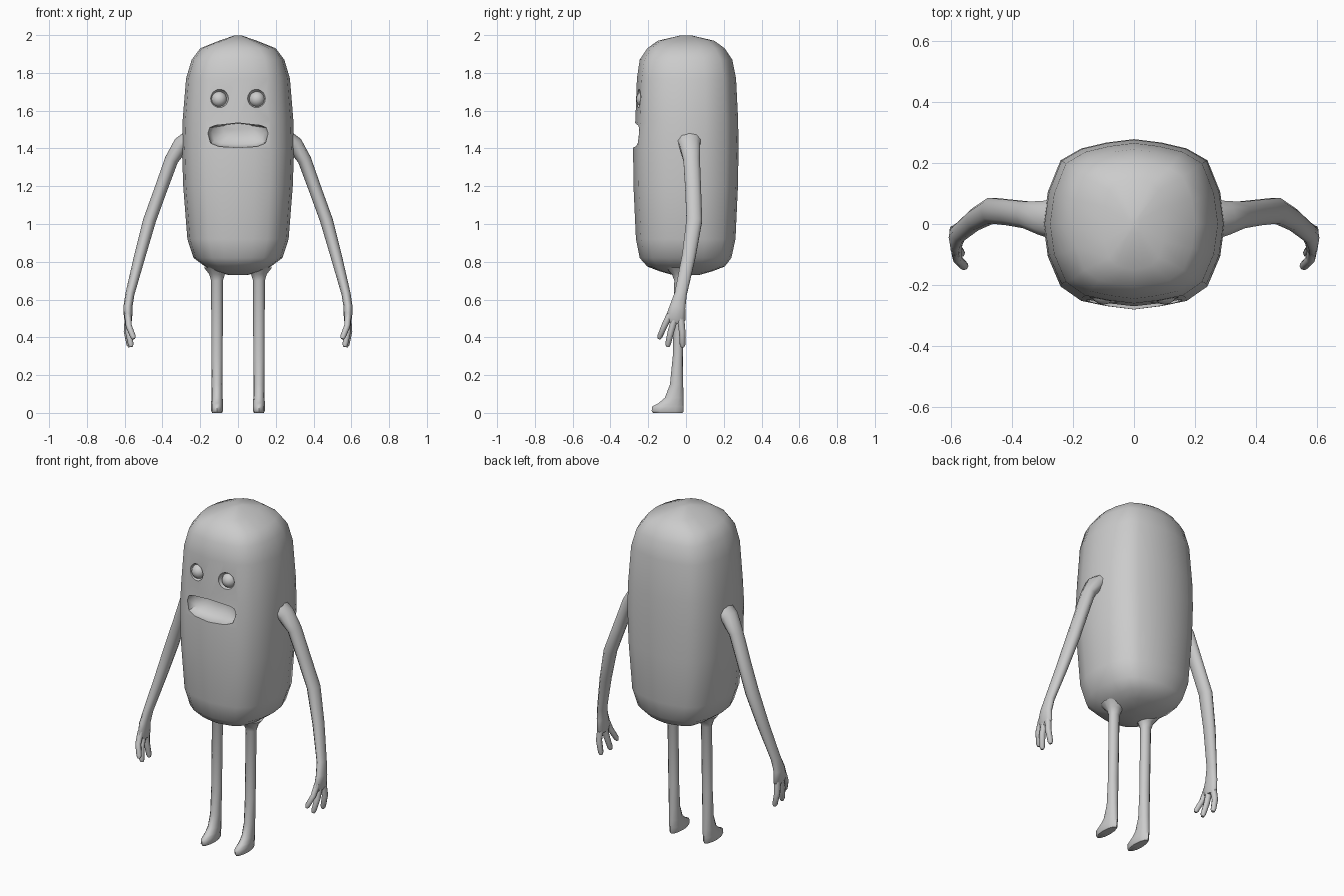
import bpy, bmesh, math
from mathutils import Vector

old = bpy.data.objects.get("Cube")
if old:
    bpy.data.objects.remove(old)

# One plain grey for everything
grey = bpy.data.materials.new("light grey")
grey.use_nodes = True
grey.diffuse_color = (0.6, 0.6, 0.6, 1)
grey.node_tree.nodes["Principled BSDF"].inputs["Base Color"].default_value = (0.6, 0.6, 0.6, 1)


def loft(name, rings, smooth=True):
    """Skin a list of closed rings and close both ends with a fan."""
    bm = bmesh.new()
    loops = [[bm.verts.new(p) for p in ring] for ring in rings]
    n = len(loops[0])
    for a, b in zip(loops, loops[1:]):
        for i in range(n):
            j = (i + 1) % n
            bm.faces.new((a[i], a[j], b[j], b[i]))
    for end in (loops[0], loops[-1]):
        hub = bm.verts.new(sum((v.co for v in end), Vector()) / n)
        for i in range(n):
            bm.faces.new((end[i], end[(i + 1) % n], hub))
    bmesh.ops.recalc_face_normals(bm, faces=bm.faces)
    mesh = bpy.data.meshes.new(name)
    bm.to_mesh(mesh)
    bm.free()
    obj = bpy.data.objects.new(name, mesh)
    bpy.context.collection.objects.link(obj)
    mesh.materials.append(grey)
    if smooth:
        smooth_shade(obj)
    return obj


def activate(obj):
    bpy.ops.object.select_all(action='DESELECT')
    obj.select_set(True)
    bpy.context.view_layer.objects.active = obj


def smooth_shade(obj, angle=60):
    activate(obj)
    bpy.ops.object.shade_smooth_by_angle(angle=math.radians(angle))


def tube(name, path, side, sides=8):
    """Tube along (x, y, z, thickness across x, thickness across y)."""
    pts = [Vector((side * p[0], p[1], p[2])) for p in path]
    rings = []
    for i, p in enumerate(path):
        t = (pts[min(i + 1, len(pts) - 1)] - pts[max(i - 1, 0)]).normalized()
        u = Vector((0, 1, 0)).cross(t).normalized()
        v = t.cross(u)
        ring = []
        for k in range(sides):
            a = math.tau * k / sides
            ring.append(pts[i] + u * math.cos(a) * p[3] + v * math.sin(a) * p[4])
        rings.append(ring)
    return loft(name, rings)


def ball(name, location, radius):
    bpy.ops.mesh.primitive_uv_sphere_add(segments=16, ring_count=10, radius=radius, location=location)
    obj = bpy.context.object
    obj.name = name
    obj.data.materials.append(grey)
    smooth_shade(obj)
    return obj


def carve(target, cutter):
    mod = target.modifiers.new("carve", 'BOOLEAN')
    mod.operation = 'DIFFERENCE'
    mod.solver = 'EXACT'
    mod.object = cutter
    activate(target)
    bpy.ops.object.modifier_apply(modifier=mod.name)
    bpy.data.objects.remove(cutter)


# Body: a rounded box outline scaled up the height
half = [(0, -1), (.3, -.96), (.58, -.9), (.81, -.73), (.95, -.38), (1, 0),
        (.95, .38), (.81, .75), (.58, .89), (.3, .96), (0, 1)]
outline = half + [(-x, y) for x, y in half[-2:0:-1]]
# height, half width, front depth, back depth
levels = [(.73, .05, .07, .07), (.75, .13, .14, .14), (.775, .175, .205, .205),
          (.82, .235, .245, .24), (.92, .268, .265, .262), (1.2, .29, .278, .275),
          (1.4, .297, .28, .278), (1.55, .293, .268, .276), (1.77, .275, .26, .265),
          (1.87, .245, .245, .245), (1.93, .2, .205, .205), (1.97, .1, .15, .15),
          (1.998, .02, .03, .03)]
body = loft("body", [[(x * w, y * (f if y < 0 else b), z) for x, y in outline]
                     for z, w, f, b in levels], smooth=False)

# Mouth: a wide hollow whose floor slopes up to the back
lip = [(.16, .01), (.15, .04), (.12, .052), (0, .065), (-.12, .052), (-.15, .04),
       (-.16, .01), (-.145, -.042), (-.1, -.06), (0, -.065), (.1, -.06), (.145, -.042)]
hollow = [(-.36, 1, 0), (-.245, 1, 0), (-.21, .86, .008), (-.185, .5, .03)]
carve(body, loft("mouth_cutter", [[(x * s, y, 1.47 + lift + z * s) for x, z in lip]
                                  for y, s, lift in hollow], smooth=False))

# Eyes: shallow sockets with a ball in each
for side, label in ((1, "left"), (-1, "right")):
    carve(body, ball("socket_cutter", (side * .1, -.262, 1.665), .05))
    ball(label + "_eye", (side * .1, -.222, 1.66), .042)
smooth_shade(body, 40)

arm = [(.25, .015, 1.45, .05, .07), (.3, .02, 1.42, .045, .058), (.352, .03, 1.34, .036, .046),
       (.41, .038, 1.18, .034, .044), (.468, .044, 1.02, .034, .044), (.52, .015, .83, .03, .038),
       (.572, -.028, .63, .024, .034), (.583, -.045, .56, .024, .044),
       (.582, -.055, .5, .022, .056), (.578, -.058, .475, .014, .04)]
fingers = {"thumb": [(.583, -.085, .52, .017, .018), (.578, -.115, .46, .016, .016),
                     (.556, -.138, .405, .015, .014), (.552, -.142, .392, .008, .008)],
           "middle_finger": [(.582, -.06, .5, .018, .018), (.58, -.08, .43, .017, .017),
                             (.568, -.095, .365, .015, .015), (.565, -.097, .35, .009, .009)],
           "outer_finger": [(.582, -.03, .51, .018, .02), (.588, -.02, .43, .017, .017),
                            (.575, -.018, .362, .015, .015), (.572, -.018, .348, .009, .009)]}
# Legs and feet: height, front, back, half width
leg = [(0, -.175, -.018, .026), (.01, -.182, -.012, .031), (.035, -.178, -.012, .031),
       (.052, -.145, -.012, .031), (.08, -.112, -.013, .03), (.15, -.085, -.015, .029),
       (.3, -.07, -.016, .03), (.7, -.062, -.008, .031), (.735, -.075, .005, .042),
       (.77, -.11, .04, .07)]

for side, label in ((1, "left"), (-1, "right")):
    tube(label + "_arm", arm, side, 10)
    for finger, path in fingers.items():
        tube(label + "_" + finger, path, side)
    rings = []
    for z, front, back, w in leg:
        mid, depth = (front + back) / 2, (back - front) / 2
        rings.append([(side * .111 + w * math.cos(a), mid + depth * math.sin(a), z)
                      for a in (math.tau * k / 12 for k in range(12))])
    loft(label + "_leg", rings)
